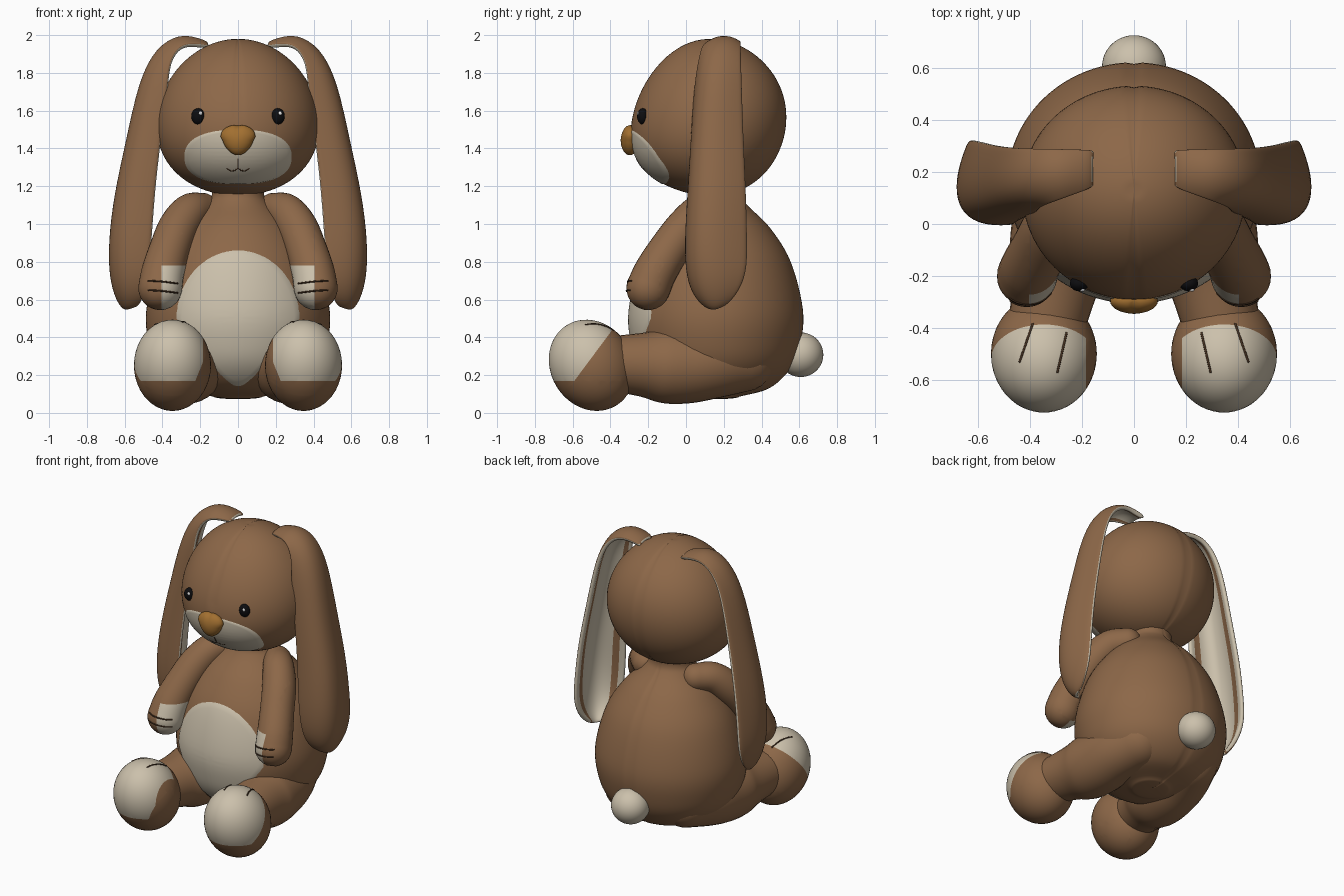
import bpy, bmesh, math
from mathutils import Vector, Matrix
from mathutils.bvhtree import BVHTree

if "Cube" in bpy.data.objects:
    bpy.data.objects.remove(bpy.data.objects["Cube"])


def material(name, rgb):
    m = bpy.data.materials.new(name)
    m.use_nodes = True
    m.diffuse_color = (*rgb, 1)
    m.node_tree.nodes["Principled BSDF"].inputs["Base Color"].default_value = (*rgb, 1)
    return m


BROWN = material("brown plush", (0.265, 0.137, 0.065))
CREAM = material("cream plush", (0.60, 0.53, 0.41))
TAN = material("tan nose", (0.36, 0.16, 0.03))
BLACK = material("black", (0.004, 0.004, 0.005))
THREAD = material("dark thread", (0.06, 0.03, 0.014))
WHITE = material("white", (0.85, 0.85, 0.85))


def finish(name, bm, mats, mirror=False, fix_normals=True):
    """Turn a bmesh into a smooth object, optionally mirrored across x."""
    if fix_normals:
        bmesh.ops.recalc_face_normals(bm, faces=bm.faces)
    for f in bm.faces:
        f.smooth = True
    me = bpy.data.meshes.new(name)
    bm.to_mesh(me)
    bm.free()
    for m in mats:
        me.materials.append(m)
    ob = bpy.data.objects.new(name, me)
    bpy.context.collection.objects.link(ob)
    if mirror:
        ob.modifiers.new("mirror", 'MIRROR').use_mirror_merge = False
    return ob


def spline(pts, n=6):
    """Catmull-Rom interpolation of vectors of any size."""
    p = [Vector(q) for q in pts]
    p = [p[0] * 2 - p[1]] + p + [p[-1] * 2 - p[-2]]
    out = []
    for a, b, c, d in zip(p, p[1:], p[2:], p[3:]):
        for k in range(n):
            t = k / n
            out.append(0.5 * (2 * b + (c - a) * t + (2 * a - 5 * b + 4 * c - d) * t ** 2
                              + (3 * b - a - 3 * c + d) * t ** 3))
    return out + [p[-2]]


def tube(pts, sides=32, cap=1.0, steps=6):
    """Round limb through (x, y, z, radius) points with domed ends."""
    path = spline(pts, steps)
    pos, rad = [v.xyz for v in path], [v.w for v in path]
    span = [abs(c) for c in pos[-1] - pos[0]]
    ref = Vector([1.0 if i == span.index(min(span)) else 0.0 for i in range(3)])
    tan = [(pos[min(i + 1, len(pos) - 1)] - pos[max(i - 1, 0)]).normalized()
           for i in range(len(pos))]
    dome = [k * math.pi / 12 for k in range(1, 6)]
    rings = [(pos[0] - tan[0] * rad[0] * cap * math.sin(a), tan[0], rad[0] * math.cos(a))
             for a in reversed(dome)]
    rings += list(zip(pos, tan, rad))
    rings += [(pos[-1] + tan[-1] * rad[-1] * cap * math.sin(a), tan[-1], rad[-1] * math.cos(a))
              for a in dome]
    bm, loops = bmesh.new(), []
    for c, t, r in rings:
        u = t.cross(ref).normalized()
        v = t.cross(u)
        angles = [math.tau * k / sides for k in range(sides)]
        loops.append([bm.verts.new(c + (u * math.cos(a) + v * math.sin(a)) * r) for a in angles])
    for lo, hi in zip(loops, loops[1:]):
        for k in range(sides):
            j = (k + 1) % sides
            bm.faces.new((lo[k], lo[j], hi[j], hi[k]))
    bm.faces.new(loops[0])
    bm.faces.new(loops[-1])
    return bm


def ball(center, radii, tilt=0.0, seg=48):
    bm = bmesh.new()
    mat = Matrix.Translation(center) @ Matrix.Rotation(tilt, 4, 'X') @ Matrix.Diagonal((*radii, 1))
    bmesh.ops.create_uvsphere(bm, u_segments=seg, v_segments=seg // 2, radius=1, matrix=mat)
    return bm


def seam(bm, center, depth):
    """Press a sewn groove into the middle line of the back and forehead."""
    for v in bm.verts:
        if abs(v.co.x) < 0.001 and (v.co.y > center[1] or v.co.z > 1.55):
            v.co -= (v.co - Vector(center)).normalized() * depth


def paint(bm, planes, index):
    """Cut along planes and colour the faces on the positive side of all."""
    planes = [(Vector(p), Vector(n)) for p, n in planes]
    for p, n in planes:
        bmesh.ops.bisect_plane(bm, geom=bm.verts[:] + bm.edges[:] + bm.faces[:],
                               plane_co=p, plane_no=n)
    for f in bm.faces:
        c = f.calc_center_median()
        if all((c - p).dot(n) > 0 for p, n in planes):
            f.material_index = index


def patch(name, bvh, cz, rx, rz, power, taper=0.0):
    """Thin cream plate laid on the front of a surface, tapering below its middle."""
    bm, loops, rings, sides = bmesh.new(), [], 16, 72
    for i in range(rings + 1):
        s, lift = (i + 1) / (rings + 1), 0.004 if i < rings else -0.003
        loop = []
        for k in range(sides):
            c, d = math.cos(math.tau * k / sides), math.sin(math.tau * k / sides)
            x = math.copysign(abs(c) ** (2 / power), c) * rx * s * (1 + taper * min(d, 0))
            z = math.copysign(abs(d) ** (2 / power), d) * rz * s + cz
            hit, nor = bvh.ray_cast(Vector((x, -3, z)), Vector((0, 1, 0)))[:2]
            loop.append(bm.verts.new(hit + nor * lift))
        loops.append(loop)
    bm.faces.new(loops[0])
    for a, b in zip(loops, loops[1:]):
        for k in range(sides):
            j = (k + 1) % sides
            bm.faces.new((a[k], a[j], b[j], b[k]))
    finish(name, bm, [CREAM])


def stitch(name, bvh, pts, direction, r=0.0045, mirror=True):
    """Thread line projected on a surface."""
    d = Vector(direction)
    hits = [bvh.ray_cast(p - d * 3, d)[0] for p in spline(pts, 4)]
    finish(name, tube([(*h, r) for h in hits if h], 8, steps=2), [THREAD], mirror)


def surface(bm):
    bmesh.ops.recalc_face_normals(bm, faces=bm.faces)
    return BVHTree.FromBMesh(bm)


# Body: egg with narrow neck
profile = [(0.085, 0.12), (0.13, 0.28), (0.23, 0.39), (0.36, 0.445), (0.545, 0.46),
           (0.8, 0.395), (0.98, 0.285), (1.1, 0.165), (1.16, 0.13), (1.24, 0.14)]
body = tube([(0, 0.16, z, r) for z, r in profile], 96, cap=0.1)
bmesh.ops.scale(body, vec=(1.055, 1, 1), verts=body.verts)
seam(body, (0, 0.16, 0.5), 0.006)
patch("belly_patch", surface(body), 0.5, 0.335, 0.37, 2.0, taper=0.6)
finish("body", body, [BROWN])

# Head: ball with a low, full snout, then muzzle and mouth
head_center = (0, 0.13, 1.565)
head = ball((0, 0, 0), (1, 1, 1), seg=96)
for v in head.verts:
    x, y, z = v.co
    girth = 1 - z * z
    v.co = (x * 0.432, y * 0.402 - 0.02 * max(-y, 0) * girth,
            z * 0.415 - 0.04 * (1 - y) * girth)
    v.co += Vector(head_center)
seam(head, head_center, 0.006)
face = surface(head)
patch("muzzle", face, 1.355, 0.292, 0.148, 2.4)
FRONT = (0, 1, 0)
stitch("mouth_line", face, [(0, 0, 1.345), (0, 0, 1.32), (0, 0, 1.298)], FRONT, 0.0055, False)
stitch("mouth_curve", face, [(0, 0, 1.298), (0.018, 0, 1.286), (0.04, 0, 1.284), (0.058, 0, 1.297)],
       FRONT, 0.0055)
finish("head", head, [BROWN])

# Nose: rounded triangle, faintly notched on top
nose = ball((0, 0, 0), (1, 1, 1), seg=32)
for v in nose.verts:
    x, y, z = v.co
    wide = 0.083 * (1 + 0.24 * z) * (1.08 if z > 0 else 1)
    notch = 0.006 * math.exp(-(x / 0.15) ** 2) * max(z, 0)
    v.co = (x * wide, -0.297 + y * 0.049 + notch, 1.445 + z * 0.081 - notch)
finish("nose", nose, [TAN])

# Eyes with highlights
eye = face.ray_cast(Vector((0.211, -3, 1.57)), Vector(FRONT))[0]
finish("eyes", ball(eye, (0.036, 0.03, 0.043), seg=32), [BLACK], True)
for side, label in ((1, "left"), (-1, "right")):
    spot = (eye.x * side + 0.012, eye.y - 0.025, eye.z + 0.016)
    finish(label + "_eye_highlight", ball(spot, (0.01, 0.006, 0.011), seg=12), [WHITE])

# Ears: cupped strips given by front edge, outer middle and back edge
ear_rows = [
    ((.15, .14, 1.95), (.15, .21, 1.965), (.15, .29, 1.95)),
    ((.23, .11, 1.96), (.22, .20, 1.99), (.23, .29, 1.965)),
    ((.31, .08, 1.95), (.31, .19, 2.008), (.32, .295, 1.965)),
    ((.365, .06, 1.86), (.43, .15, 1.94), (.41, .295, 1.91)),
    ((.37, .04, 1.72), (.52, .11, 1.76), (.485, .30, 1.77)),
    ((.41, .025, 1.43), (.585, .085, 1.44), (.55, .31, 1.44)),
    ((.44, .01, 1.15), (.65, .07, 1.15), (.605, .325, 1.15)),
    ((.455, -.005, .90), (.678, .055, .90), (.63, .33, .90)),
    ((.475, 0, .72), (.672, .07, .71), (.64, .33, .74)),
    ((.495, .045, .61), (.635, .10, .59), (.63, .275, .62)),
    ((.53, .11, .555), (.595, .14, .535), (.605, .20, .555)),
]
across = (0, 0.06, 0.16, 0.3, 0.5, 0.7, 0.84, 0.94, 1)
ear, grid = bmesh.new(), []
for front, mid, back in ear_rows:
    f, m, b = Vector(front), Vector(mid), Vector(back)
    c = 2 * m - (f + b) / 2
    grid.append([ear.verts.new(f * (1 - t) ** 2 + c * 2 * t * (1 - t) + b * t * t) for t in across])
for a, b in zip(grid, grid[1:]):
    for j in range(len(across) - 1):
        quad = ear.faces.new((a[j], b[j], b[j + 1], a[j + 1]))
        quad.material_index = 2 if j in (1, len(across) - 3) else 0
# The lining takes the next material slot: cream, or brown for the hem stripes
ears = finish("ears", ear, [BROWN, CREAM, BROWN, BROWN], fix_normals=False)
shell = ears.modifiers.new("lining", 'SOLIDIFY')
shell.thickness, shell.offset = 0.03, -1
shell.material_offset = shell.material_offset_rim = 1
ears.modifiers.new("smooth", 'SUBSURF').levels = 2
ears.modifiers["smooth"].render_levels = 2
ears.modifiers.new("mirror", 'MIRROR').use_mirror_merge = False

# Arms with cream palms and finger stitches
arm = tube([(.19, .16, 1.075, .09), (.255, .08, 1.06, .1), (.315, 0, .98, .107),
            (.36, -.085, .87, .108), (.397, -.16, .75, .113), (.412, -.20, .66, .116)])
paint(arm, [((.405, 0, 0), (-1, 0, 0)), ((0, 0, .78), (0, 0, -1)), ((0, -.14, 0), (0, -1, 0))], 1)
hand = surface(arm)
for label, z in (("upper", 0.695), ("lower", 0.645)):
    stitch(label + "_finger_stitch", hand, [(.32, 0, z - .01), (.40, 0, z), (.475, 0, z + .005)], FRONT)
finish("arms", arm, [BROWN, CREAM], True)

# Legs
finish("legs", tube([(.21, .3, .28, .17), (.255, .14, .265, .19), (.27, 0, .25, .2),
                     (.282, -.12, .25, .198), (.305, -.23, .255, .17),
                     (.33, -.36, .26, .15)]), [BROWN], True)

# Feet with cream soles and toe stitches
foot = ball((.347, -.5, .252), (.204, .217, .25), tilt=0.55)
paint(foot, [((0, 0, .17), (0, 0, 1)), ((.185, 0, 0), (1, 0, 0)),
             ((.185, 0, .27), (.93, 0, .38)), ((0, -.39, .44), (0, -.8, .595))], 1)
top = surface(foot)
for label, a, b in (("outer", (.39, -.385, 0), (.44, -.53, 0)), ("inner", (.26, -.42, 0), (.295, -.57, 0))):
    stitch(label + "_toe_stitch", top, [a, (Vector(a) + Vector(b)) / 2, b], (0, 0, -1))
finish("feet", foot, [BROWN, CREAM], True)

# Tail
finish("tail", ball((0, 0.607, 0.308), (0.123, 0.12, 0.118)), [CREAM])
